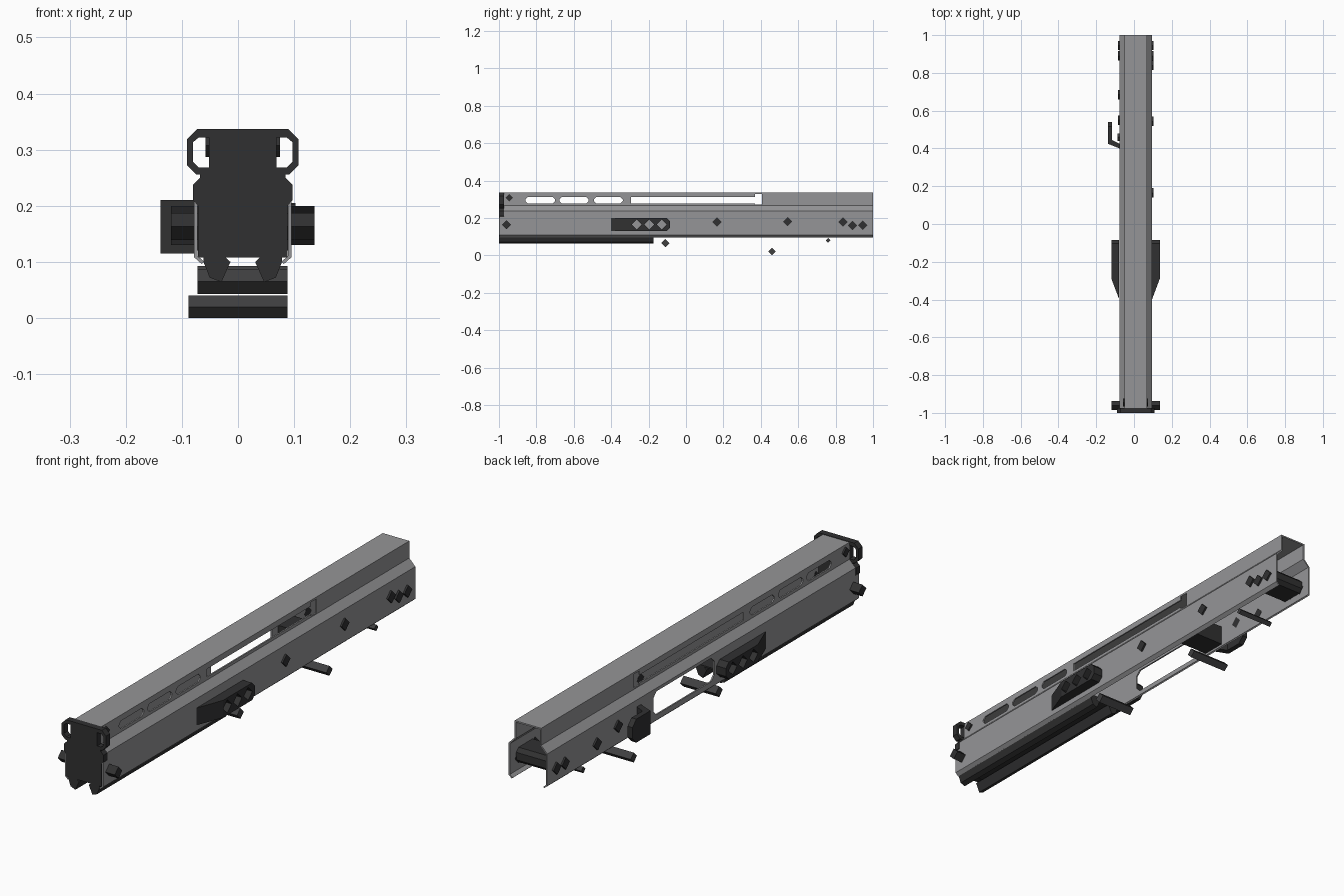
import bpy, bmesh

if "Cube" in bpy.data.objects:
    bpy.data.objects.remove(bpy.data.objects["Cube"])

CX = 0.0085  # centre line of the housing


def material(name, v):
    m = bpy.data.materials.new(name)
    m.diffuse_color = (v, v, v * 1.03, 1)
    m.use_nodes = True
    m.node_tree.nodes["Principled BSDF"].inputs["Base Color"].default_value = m.diffuse_color
    return m


GREY = material("grey_metal", 0.30)
BLACK = material("black_metal", 0.03)
STEEL = material("dark_steel", 0.05)


def prism(name, pts, axis, a, b, mat):
    """Extrude a flat outline along an axis from a to b."""
    place = {"x": lambda p, t: (t, p[0], p[1]),
             "y": lambda p, t: (p[0], t, p[1]),
             "z": lambda p, t: (p[0], p[1], t)}[axis]
    bm = bmesh.new()
    v0 = [bm.verts.new(place(p, a)) for p in pts]
    v1 = [bm.verts.new(place(p, b)) for p in pts]
    n = len(pts)
    bm.faces.new(v0)
    bm.faces.new(v1)
    for i in range(n):
        j = (i + 1) % n
        bm.faces.new((v0[i], v0[j], v1[j], v1[i]))
    bmesh.ops.recalc_face_normals(bm, faces=bm.faces)
    me = bpy.data.meshes.new(name)
    bm.to_mesh(me)
    bm.free()
    me.materials.append(mat)
    ob = bpy.data.objects.new(name, me)
    bpy.context.collection.objects.link(ob)
    return ob


def cut(ob, cutter):
    """Subtract the cutter and remove it."""
    cutter.hide_render = True
    mod = ob.modifiers.new("cut", "BOOLEAN")
    mod.operation = "DIFFERENCE"
    mod.solver = "EXACT"
    mod.object = cutter
    bpy.context.view_layer.objects.active = ob
    bpy.ops.object.modifier_apply(modifier=mod.name)
    bpy.data.objects.remove(cutter)


def both(half):
    """Mirror a right-hand half outline about the centre line."""
    return ([(CX + x, z) for x, z in half] +
            [(CX - x, z) for x, z in reversed(half)])


def rect(a, b, c, d):
    return [(a, c), (b, c), (b, d), (a, d)]


def chamfered(a, b, c, d, k):
    return [(a + k, c), (b - k, c), (b, c + k), (b, d - k),
            (b - k, d), (a + k, d), (a, d - k), (a, c + k)]


def diamond(y, z, r):
    return [(y - r, z), (y, z - r), (y + r, z), (y, z + r)]


# Housing: thin folded channel, open below and at the back
outer = [(0.0595, 0.335), (0.0595, 0.266), (0.0865, 0.238),
         (0.0865, 0.108), (0.073, 0.096)]
inner = [(0.069, 0.1), (0.0805, 0.111), (0.0805, 0.2355),
         (0.0535, 0.2635), (0.0535, 0.329)]
housing = prism("housing", both(outer + inner), "y", -0.998, 1.0, GREY)

# Slots through both upper walls
for a, b in ((-0.858, -0.70), (-0.676, -0.52), (-0.493, -0.338)):
    cut(housing, prism("slot_cutter", chamfered(a, b, 0.278, 0.311, 0.012), "x", -0.3, 0.3, GREY))
long_slot = [(-0.295, 0.278), (0.37, 0.278), (0.37, 0.271), (0.407, 0.271),
             (0.407, 0.327), (0.37, 0.327), (0.37, 0.311), (-0.295, 0.311)]
cut(housing, prism("slot_cutter", long_slot, "x", -0.3, 0.3, GREY))
# Opening in the left wall
cut(housing, prism("opening_cutter", chamfered(-0.07, 0.32, 0.13, 0.225, 0.02), "x", -0.3, 0, GREY))

# Front plate with two side loops
plate_half = [(0.081, 0.337), (0.0995, 0.318), (0.0995, 0.272), (0.083, 0.256),
              (0.076, 0.256), (0.076, 0.25), (0.0885, 0.238), (0.0885, 0.21),
              (0.08, 0.20), (0.08, 0.108)]
plate = prism("front_plate", both(plate_half), "y", -1.0, -0.974, BLACK)
for s in (1, -1):
    window = [(0.0598, 0.268), (0.078, 0.268), (0.089, 0.279), (0.089, 0.313),
              (0.078, 0.322), (0.0598, 0.322)]
    cut(plate, prism("loop_cutter", [(CX + s * x, z) for x, z in window], "y", -1.1, -0.9, BLACK))

# Paired lower rails
for s, side in ((1, "right"), (-1, "left")):
    rail = [(0.07, 0.1), (0.059, 0.072), (0.038, 0.064), (0.022, 0.1),
            (0.032, 0.109), (0.07, 0.112)]
    prism(side + "_lower_rail", [(CX + s * x, z) for x, z in rail], "y", -0.999, -0.175, BLACK)
prism("rail_floor", rect(CX - 0.08, CX + 0.08, 0.109, 0.115), "y", -0.98, -0.175, BLACK)

# Side blocks: tapered forward, clipped at the rear, with diamond holes
for s, side in ((1, "right"), (-1, "left")):
    wedge = [(0.0866, -0.40), (0.128, -0.29), (0.128, -0.085), (0.0866, -0.085)]
    block = prism(side + "_block", [(CX + s * x, y) for x, y in wedge], "z", 0.13, 0.2, BLACK)
    for sign, z in ((1, 0.2), (-1, 0.13)):
        corner = [(-0.107, z + sign * 0.003), (-0.08, z + sign * 0.003), (-0.08, z - sign * 0.024)]
        cut(block, prism("corner_cutter", corner, "x", CX + s * 0.05, CX + s * 0.2, BLACK))
    for y in (-0.263, -0.196, -0.13):
        cut(block, prism("hole_cutter", diamond(y, 0.165, 0.027), "x",
                         CX + s * 0.07, CX + s * 0.2, BLACK))


# Diamond studs along the walls: y, z, radius, inner and outer distance
def stud(s, y, z, r, a, b):
    prism("stud", diamond(y, z, r), "x", CX + s * a, CX + s * b, BLACK)


for s in (1, -1):
    stud(s, -0.96, 0.163, 0.024, 0.08, 0.128)
    stud(s, -0.945, 0.307, 0.02, 0.055, 0.066)
for y, z in ((0.165, 0.178), (0.543, 0.18), (0.84, 0.178), (0.89, 0.16), (0.945, 0.16)):
    stud(1, y, z, 0.025, 0.08, 0.094)
for y, z in ((0.55, 0.18), (0.685, 0.16), (0.89, 0.16), (0.945, 0.16)):
    stud(-1, y, z, 0.025, 0.08, 0.094)

# Hooked handle on the left wall
hook = [(-0.076, 0.40), (-0.138, 0.425), (-0.138, 0.54), (-0.116, 0.54),
        (-0.116, 0.445), (-0.076, 0.425)]
handle = prism("handle", hook, "z", 0.115, 0.21, BLACK)
for z, k in ((0.115, 1), (0.21, -1)):
    corner = [(0.51, z - k * 0.005), (0.55, z - k * 0.005), (0.55, z + k * 0.035)]
    cut(handle, prism("handle_cutter", corner, "x", -0.2, -0.1, BLACK))

# Cross pins below the housing
for y, z, r, a in ((-0.11, 0.065, 0.022, -0.072), (0.46, 0.02, 0.02, -0.088), (0.76, 0.08, 0.013, -0.072)):
    prism("cross_pin", diamond(y, z, r), "x", a, 0.088, STEEL)

# Inner cross blocks
prism("rear_inner_block", chamfered(0.84, 0.96, 0.14, 0.2, 0.015), "x", CX - 0.081, CX + 0.081, BLACK)
prism("middle_inner_block", rect(0.36, 0.46, 0.12, 0.2), "x", CX - 0.081, CX + 0.081, BLACK)
